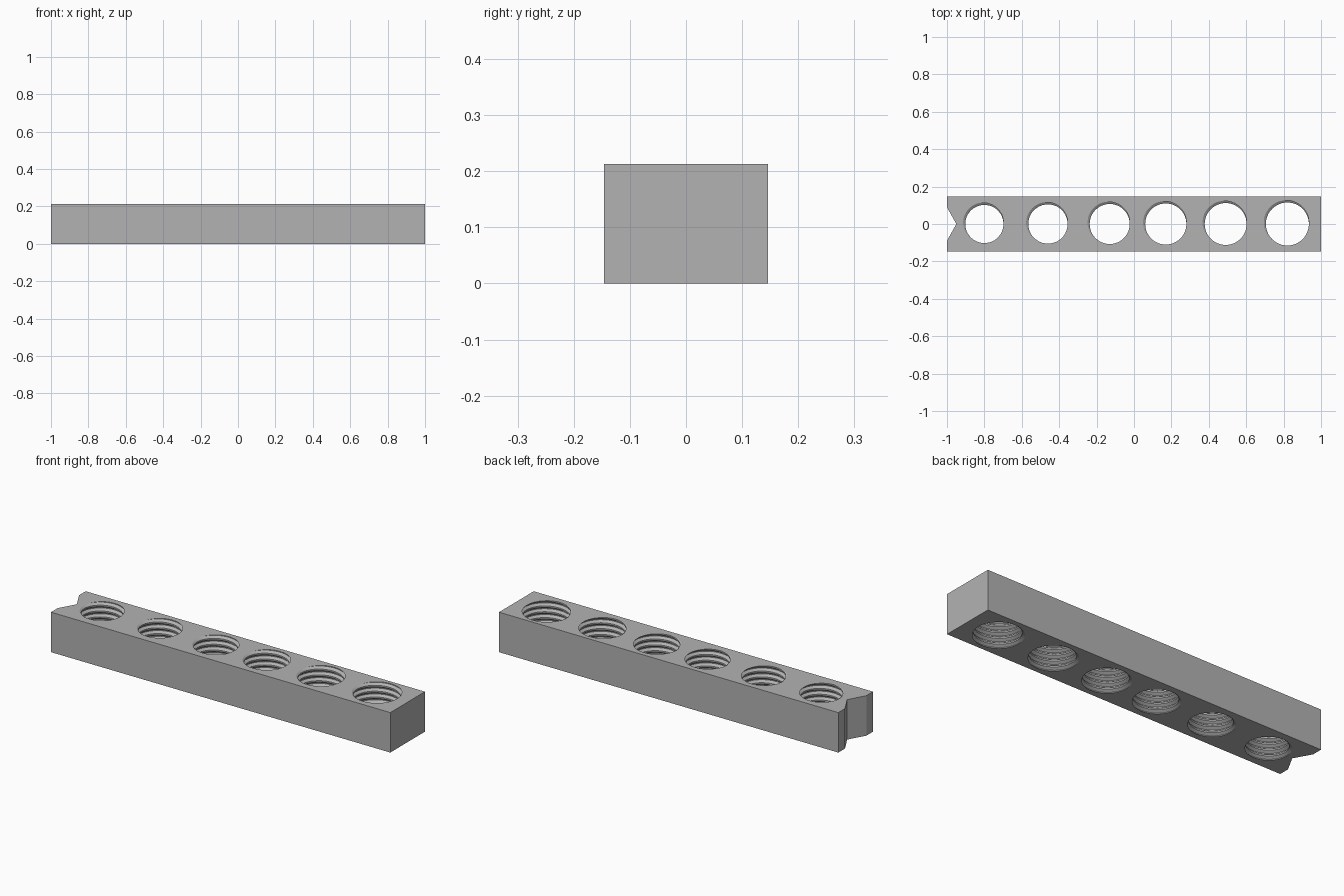
import bpy
import bmesh
from math import cos, sin, pi, radians
from mathutils import Vector

if "Cube" in bpy.data.objects:
    bpy.data.objects.remove(bpy.data.objects["Cube"], do_unlink=True)

HEIGHT, HALF_DEPTH = 0.213, 0.146
PITCH, THREAD_DEPTH, STEPS = 0.031, 0.014, 48
MARGIN = 0.02

# Six hole positions with gradually growing radii
HOLES = [(-0.80, 0.102), (-0.46, 0.105), (-0.13, 0.107),
         (0.17, 0.110), (0.49, 0.112), (0.82, 0.115)]

grey = bpy.data.materials.new("plain grey")
grey.use_nodes = True
grey.diffuse_color = (0.45, 0.45, 0.45, 1)
grey.node_tree.nodes["Principled BSDF"].inputs["Base Color"].default_value = (0.45, 0.45, 0.45, 1)


def make_object(name, bm):
    bmesh.ops.recalc_face_normals(bm, faces=bm.faces)
    mesh = bpy.data.meshes.new(name)
    bm.to_mesh(mesh)
    bm.free()
    mesh.materials.append(grey)
    obj = bpy.data.objects.new(name, mesh)
    bpy.context.collection.objects.link(obj)
    return obj


def thread_plug(name, x, minor):
    """Solid right-handed screw, trimmed flat just beyond the bar."""
    major = minor + THREAD_DEPTH
    profile = [(0, minor), (0.25, minor), (0.56, major), (0.69, major)]
    turns = int(HEIGHT / PITCH) + 6
    start = HEIGHT - (turns - 3) * PITCH
    bm = bmesh.new()
    rows = []
    for i in range(turns * STEPS + 1):
        a = 2 * pi * i / STEPS
        rows.append([bm.verts.new((x + r * cos(a), r * sin(a),
                                   start + PITCH * (i / STEPS + off)))
                     for off, r in profile])
    for i in range(len(rows) - 1):
        for j in range(3):
            bm.faces.new((rows[i][j], rows[i + 1][j], rows[i + 1][j + 1], rows[i][j + 1]))
        if i + 1 + STEPS < len(rows):
            bm.faces.new((rows[i][3], rows[i + 1][3],
                          rows[i + 1 + STEPS][0], rows[i + STEPS][0]))
    for z, direction in ((-MARGIN, -1), (HEIGHT + MARGIN, 1)):
        bmesh.ops.bisect_plane(bm, geom=bm.verts[:] + bm.edges[:] + bm.faces[:],
                               plane_co=Vector((0, 0, z)),
                               plane_no=Vector((0, 0, direction)), clear_outer=True)
    rim = [e for e in bm.edges if e.is_boundary]
    bmesh.ops.holes_fill(bm, edges=rim, sides=0)
    return make_object(name, bm)


# Rectangular bar with a V notch in one end
outline = [(-1, -HALF_DEPTH), (1, -HALF_DEPTH), (1, HALF_DEPTH),
           (-1, HALF_DEPTH), (-1, 0.09), (-0.95, 0), (-1, -0.09)]
bm = bmesh.new()
base = bm.faces.new([bm.verts.new((x, y, 0)) for x, y in outline])
top = bmesh.ops.extrude_face_region(bm, geom=[base], use_keep_orig=True)
bmesh.ops.translate(bm, vec=(0, 0, HEIGHT),
                    verts=[v for v in top["geom"] if isinstance(v, bmesh.types.BMVert)])
bar = make_object("threaded_bar", bm)

# Cut the threaded holes
bpy.ops.object.select_all(action='DESELECT')
bpy.context.view_layer.objects.active = bar
bar.select_set(True)
for number, (x, radius) in enumerate(HOLES):
    plug = thread_plug(f"hole_cutter_{number + 1}", x, radius)
    plug.hide_render = True
    cut = bar.modifiers.new("threaded hole", 'BOOLEAN')
    cut.operation = 'DIFFERENCE'
    cut.solver = 'EXACT'
    cut.object = plug
    bpy.ops.object.modifier_apply(modifier=cut.name)
    bpy.data.objects.remove(plug, do_unlink=True)

bpy.ops.object.shade_smooth_by_angle(angle=radians(25))
